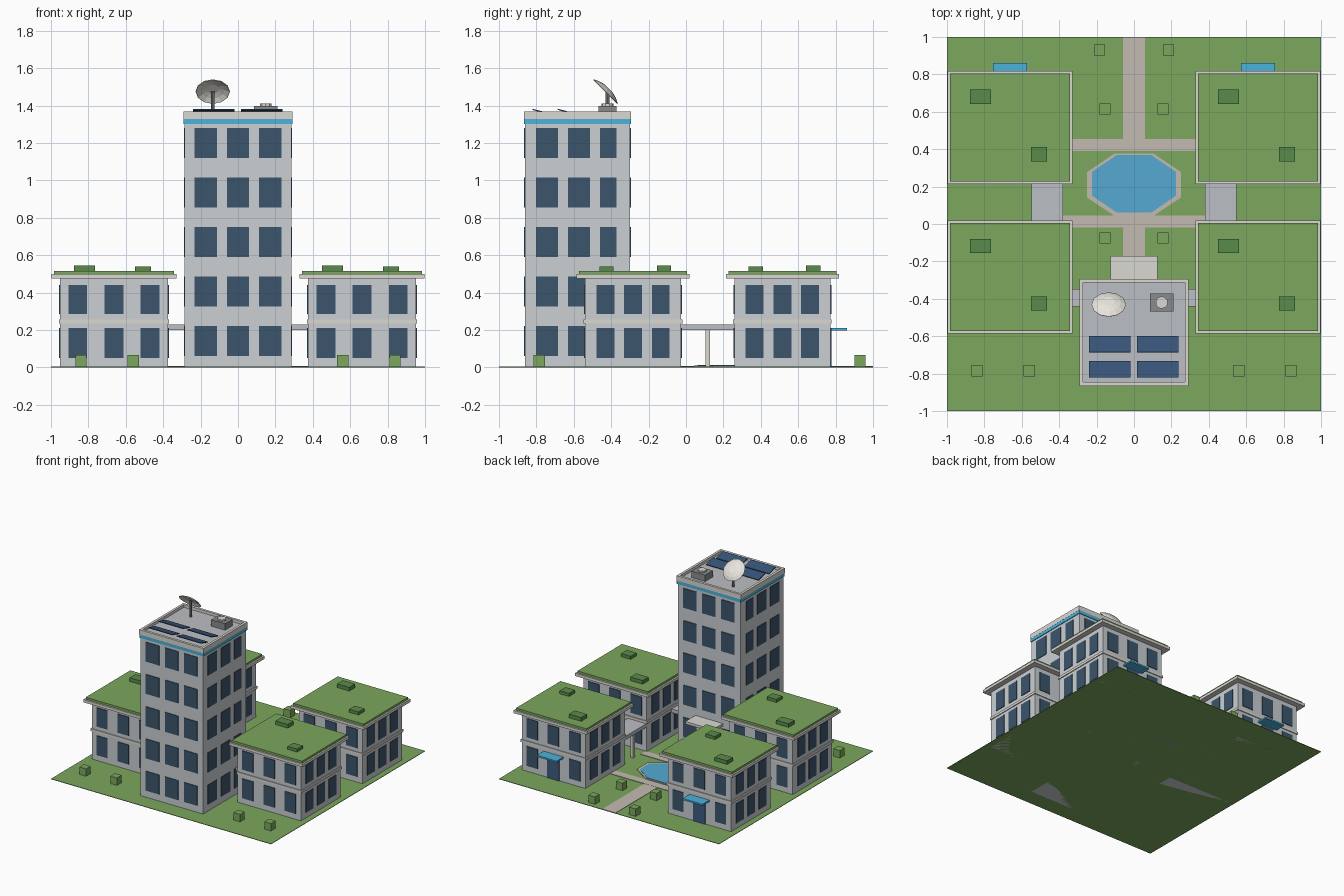
import bpy, bmesh, math
from mathutils import Matrix

if "Cube" in bpy.data.objects:
    bpy.data.objects.remove(bpy.data.objects["Cube"])


def material(name, r, g, b):
    m = bpy.data.materials.new(name)
    m.diffuse_color = (r, g, b, 1)
    m.use_nodes = True
    m.node_tree.nodes["Principled BSDF"].inputs["Base Color"].default_value = m.diffuse_color
    return m


WALL = material("wall", 0.60, 0.63, 0.65)
TRIM = material("trim", 0.70, 0.69, 0.65)
ROOF = material("roof_grey", 0.50, 0.52, 0.55)
GLASS = material("glass", 0.045, 0.09, 0.15)
DOOR = material("door", 0.05, 0.10, 0.22)
GRASS = material("grass", 0.20, 0.39, 0.11)
HEDGE = material("hedge", 0.10, 0.26, 0.07)
PATH = material("path", 0.55, 0.50, 0.45)
WATER = material("water", 0.09, 0.40, 0.65)
BLUE = material("accent_blue", 0.07, 0.45, 0.72)
PANEL = material("solar_panel", 0.04, 0.09, 0.19)
METAL = material("metal", 0.25, 0.26, 0.27)
WHITE = material("dish_white", 0.80, 0.78, 0.72)


def finish(name, bm, mat):
    me = bpy.data.meshes.new(name)
    bm.to_mesh(me)
    bm.free()
    me.materials.append(mat)
    ob = bpy.data.objects.new(name, me)
    bpy.context.collection.objects.link(ob)
    return ob


def boxes(name, mat, spans):
    """One object made of axis-aligned boxes (x0, x1, y0, y1, z0, z1)."""
    bm = bmesh.new()
    for x0, x1, y0, y1, z0, z1 in spans:
        mtx = (Matrix.Translation(((x0 + x1) / 2, (y0 + y1) / 2, (z0 + z1) / 2))
               @ Matrix.Diagonal((abs(x1 - x0), abs(y1 - y0), z1 - z0, 1)))
        bmesh.ops.create_cube(bm, size=1, matrix=mtx)
    return finish(name, bm, mat)


def block(cx, cy, hx, hy, z0, z1):
    return (cx - hx, cx + hx, cy - hy, cy + hy, z0, z1)


def prism(name, mat, x, y, rx, ry, z0, z1, n, turn=0.0):
    bm = bmesh.new()
    mtx = (Matrix.Translation((x, y, (z0 + z1) / 2))
           @ Matrix.Diagonal((rx, ry, z1 - z0, 1)) @ Matrix.Rotation(turn, 4, 'Z'))
    bmesh.ops.create_cone(bm, cap_ends=True, segments=n, radius1=1, radius2=1,
                          depth=1, matrix=mtx)
    return finish(name, bm, mat)


def windows(cx, cy, hx, hy, cols_x, cols_y, floors, skip_back_door=False):
    """Thin glass boxes on all four walls; columns are (offset, half width)."""
    t, out = 0.005, []
    for i, (z0, z1) in enumerate(floors):
        for s in (-1, 1):
            for k, (o, w) in enumerate(cols_x):
                if not (skip_back_door and s == 1 and i == 0 and k == 1):
                    out.append(block(cx + o, cy + s * hy, w, t, z0, z1))
            for o, w in cols_y:
                out.append(block(cx + s * hx, cy + o, t, w, z0, z1))
    return out


# Ground, paths and pool
boxes("lawn", GRASS, [(-1, 1, -1, 1, 0, 0.004)])
boxes("paths", PATH, [
    (-0.06, 0.06, 0.42, 1, 0, 0.007), (-0.06, 0.06, -0.30, 0.0, 0, 0.007),
    (-0.37, 0.37, 0.39, 0.455, 0, 0.008), (-0.38, 0.38, -0.02, 0.045, 0, 0.008)])
k = 1 / math.cos(math.pi / 8)
prism("pool_rim", PATH, 0, 0.21, 0.25 * k, 0.167 * k, 0, 0.010, 8, math.pi / 8)
prism("pool_water", WATER, 0, 0.215, 0.225 * k, 0.153 * k, 0, 0.013, 8, math.pi / 8)

# Garden bushes
boxes("bushes", GRASS, [
    block(s * x, y, 0.03, 0.03, 0, 0.065) for s in (-1, 1)
    for x, y in ((0.84, -0.785), (0.56, -0.785), (0.185, 0.93), (0.155, 0.615), (0.155, -0.075))])

# Four low buildings with planted roofs
COLS_X = [(-0.193, 0.05), (0, 0.05), (0.193, 0.05)]
COLS_Y = [(-0.148, 0.048), (0, 0.048), (0.148, 0.048)]
for sx, side in ((-1, "left"), (1, "right")):
    for cy, end in ((-0.283, "front"), (0.515, "back")):
        cx, tag = sx * 0.663, f"{end}_{side}"
        boxes(f"house_{tag}", WALL, [block(cx, cy, 0.288, 0.257, 0, 0.48)])
        boxes(f"floor_band_{tag}", TRIM, [block(cx, cy, 0.295, 0.264, 0.235, 0.255)])
        boxes(f"house_windows_{tag}", GLASS,
              windows(cx, cy, 0.288, 0.257, COLS_X, COLS_Y,
                      [(0.05, 0.21), (0.285, 0.44)], end == "back"))
        boxes(f"eaves_{tag}", TRIM, [block(cx, cy, 0.333, 0.302, 0.475, 0.498)])
        boxes(f"green_roof_{tag}", GRASS, [block(cx, cy, 0.320, 0.289, 0.49, 0.515)])
        boxes(f"roof_planters_{tag}", HEDGE, [
            block(cx - 0.157, cy + 0.165, 0.056, 0.038, 0.51, 0.545),
            block(cx + 0.155, cy - 0.142, 0.043, 0.038, 0.51, 0.54)])
        if end == "back":
            boxes(f"door_{tag}", DOOR, [block(cx, 0.772, 0.055, 0.006, 0, 0.19)])
            boxes(f"awning_{tag}", BLUE, [block(cx, 0.815, 0.09, 0.046, 0.197, 0.21)])

    # Raised walkways between the buildings
    boxes(f"house_bridge_{side}", ROOF, [
        block(sx * 0.463, 0.116, 0.084, 0.145, 0.20, 0.23)])
    boxes(f"bridge_posts_{side}", TRIM, [
        block(sx * (0.463 + o), 0.116, 0.013, 0.013, 0, 0.20) for o in (-0.06, 0.06)])
    boxes(f"tower_bridge_{side}", ROOF, [block(sx * 0.33, -0.395, 0.05, 0.047, 0.20, 0.23)])

# Tower
TY = -0.58
boxes("tower", WALL, [block(0, TY, 0.285, 0.28, 0, 1.335)])
boxes("tower_windows", GLASS, windows(
    0, TY, 0.285, 0.28, [(-0.173, 0.06), (0, 0.06), (0.173, 0.06)],
    [(-0.163, 0.058), (0.008, 0.058), (0.165, 0.044)],
    [(0.06 + 0.265 * i, 0.22 + 0.265 * i) for i in range(5)], True))
boxes("tower_band", BLUE, [block(0, TY, 0.291, 0.286, 1.302, 1.328)])
boxes("tower_roof", ROOF, [block(0, TY, 0.28, 0.275, 1.33, 1.345)])
boxes("tower_parapet", TRIM, [
    (-0.292, 0.292, -0.866, -0.846, 1.328, 1.368), (-0.292, 0.292, -0.314, -0.294, 1.328, 1.368),
    (-0.292, -0.272, -0.846, -0.314, 1.328, 1.368), (0.272, 0.292, -0.846, -0.314, 1.328, 1.368)])
boxes("entrance_door", DOOR, [block(0, -0.298, 0.07, 0.006, 0, 0.21)])
boxes("entrance_canopy", TRIM, [(-0.125, 0.125, -0.30, -0.17, 0.24, 0.262)])

# Tilted solar panels
bm = bmesh.new()
for x in (-0.13, 0.127):
    for y in (-0.777, -0.642):
        bmesh.ops.create_cube(bm, size=1, matrix=Matrix.Translation((x, y, 1.368))
                              @ Matrix.Rotation(-0.25, 4, 'X')
                              @ Matrix.Diagonal((0.222, 0.09, 0.006, 1)))
finish("solar_panels", bm, PANEL)

# Air conditioner
boxes("air_unit", METAL, [block(0.148, -0.42, 0.063, 0.049, 1.34, 1.398)])
prism("air_fan", TRIM, 0.148, -0.42, 0.033, 0.033, 1.39, 1.41, 10)

# Dish: shallow cap tipped toward the back
prism("dish_post", METAL, -0.135, -0.42, 0.010, 0.010, 1.34, 1.475, 8)
bm = bmesh.new()
N, rings = 12, []
for r, h in ((0.092, 0.0), (0.065, 0.014), (0.033, 0.023)):
    rings.append([bm.verts.new((r * math.cos(2 * math.pi * i / N),
                                r * math.sin(2 * math.pi * i / N), h)) for i in range(N)])
for a, b in zip(rings, rings[1:]):
    for i in range(N):
        j = (i + 1) % N
        bm.faces.new((a[i], a[j], b[j], b[i]))
bm.faces.new(rings[-1])
dish = finish("dish", bm, WHITE)
dish.location = (-0.135, -0.43, 1.475)
dish.rotation_euler = (-math.radians(45), 0, 0)
solid = dish.modifiers.new("thickness", 'SOLIDIFY')
solid.thickness = 0.004
